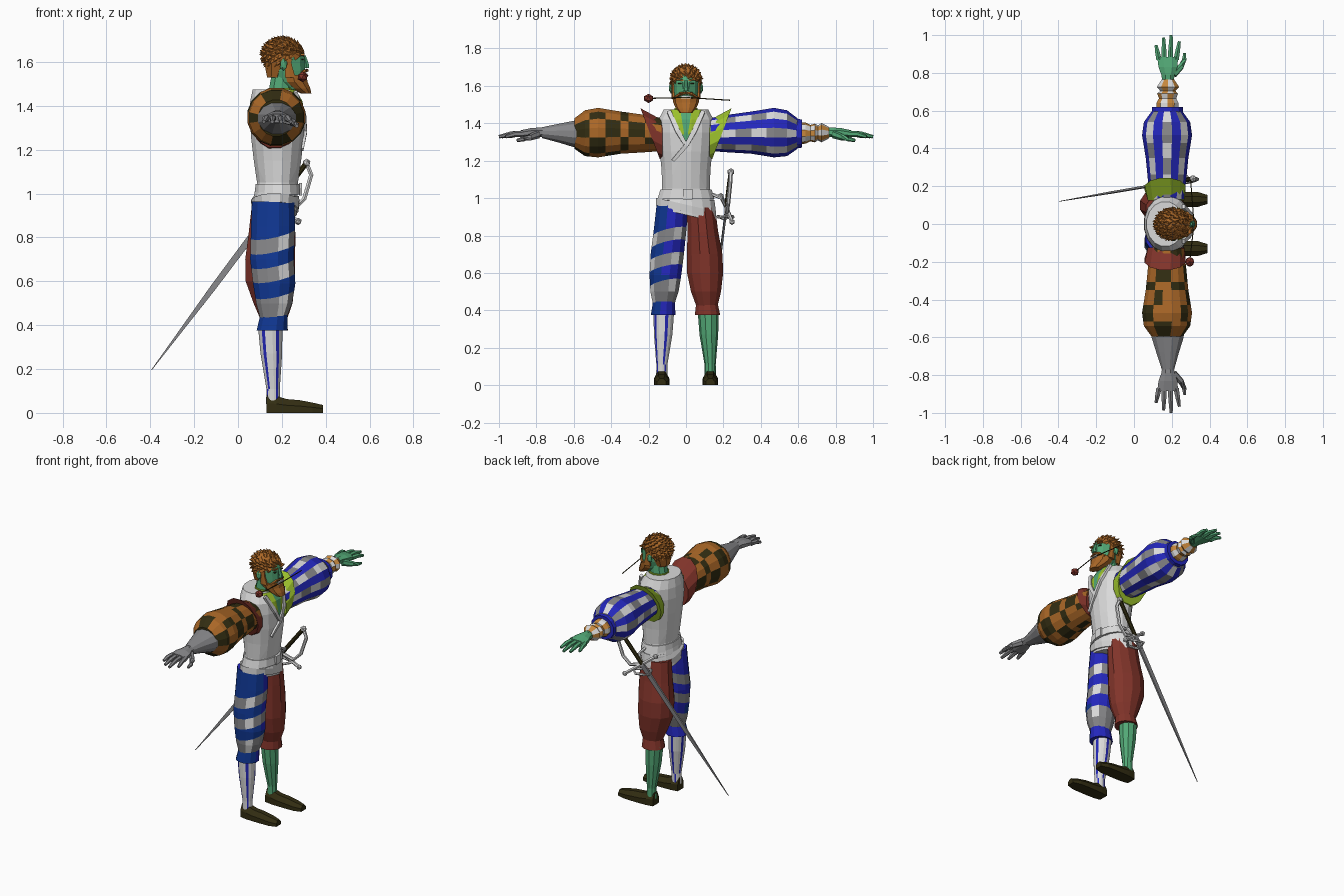
import bpy, bmesh, math, random
from mathutils import Vector, Matrix

if "Cube" in bpy.data.objects:
    bpy.data.objects.remove(bpy.data.objects["Cube"])

random.seed(4)
X, Y, Z = Vector((1, 0, 0)), Vector((0, 1, 0)), Vector((0, 0, 1))
COLOURS = dict(green=(.085, .39, .18), white=(.70, .70, .70), grey=(.24, .24, .25), red=(.22, .034, .023),
               brown=(.40, .135, .02), olive=(.032, .026, .006), blue=(.017, .02, .50), navy=(.005, .038, .29),
               lime=(.33, .53, .026), orange=(.56, .24, .045))
MATS = {key: bpy.data.materials.new(key) for key in COLOURS}
for key, rgb in COLOURS.items():
    MATS[key].diffuse_color = (*rgb, 1)

def finish(name, bm, colours, rule=None):
    colours = colours.split()
    bmesh.ops.recalc_face_normals(bm, faces=bm.faces)
    if rule:
        for f in bm.faces:
            f.material_index = colours.index(rule(f.calc_center_median()))
    me = bpy.data.meshes.new(name)
    bm.to_mesh(me)
    bm.free()
    for c in colours:
        me.materials.append(MATS[c])
    bpy.context.collection.objects.link(bpy.data.objects.new(name, me))

def cut(bm, co, no, **kw):
    bmesh.ops.bisect_plane(bm, geom=bm.verts[:] + bm.edges[:] + bm.faces[:], plane_co=co, plane_no=no, **kw)

def loft(name, rings, colours, n=8, d=None, rule=None, cuts=(), shape=None):
    """Skin elliptical rings (x, y, z, ra, rb); ra lies in the xz plane, rb across it."""
    bm, loops = bmesh.new(), []
    pts = [Vector(r[:3]) for r in rings]
    for k, r in enumerate(rings):
        t = d or (pts[min(k + 1, len(pts) - 1)] - pts[max(k - 1, 0)]).normalized()
        u = t.cross(Z if abs(t.y) > .8 else Y).normalized()
        v = t.cross(u)
        angles = [(i + .5) * 2 * math.pi / n for i in range(n)]
        loops.append([bm.verts.new(pts[k] + u * r[3] * math.cos(a) + v * r[4] * math.sin(a)) for a in angles])
    for a, b in zip(loops, loops[1:]):
        for i in range(n):
            bm.faces.new((a[i], a[(i + 1) % n], b[(i + 1) % n], b[i]))
    bm.faces.new(loops[0])
    bm.faces.new(loops[-1])
    for v in bm.verts if shape else ():
        shape(v.co)
    for co, no in cuts:
        cut(bm, co, no)
    finish(name, bm, colours, rule)

def tube(name, pts, r, colour, n=6):
    loft(name, [(*p, r, r) for p in pts], colour, n)

def ball(name, loc, size, colour):
    bm = bmesh.new()
    bmesh.ops.create_icosphere(bm, subdivisions=1, radius=1, matrix=Matrix.LocRotScale(Vector(loc), None, Vector(size)))
    finish(name, bm, colour)

def box(name, loc, size, colour, rot=0):
    bm = bmesh.new()
    m = Matrix.Translation(loc) @ Matrix.Rotation(rot, 4, 'X') @ Matrix.Diagonal((*size, 1))
    bmesh.ops.create_cube(bm, size=1, matrix=m)
    finish(name, bm, colour)

def sector(a, b, n=16):
    return round(math.atan2(b, a) * n / (2 * math.pi)) % n

# torso: wrapped vest with slanted hem and a narrow open neck showing shirt and chest
def slant(co):
    if co.z < .97:
        co.z -= .23 * co.y

def neckline(c):
    if c.x < .2 or abs(c.y) > .45 * (c.z - 1.28):
        return 'white'
    return 'lime' if abs(c.y) > .16 * (c.z - 1.28) and c.z > 1.34 else 'green'

loft("vest", [(.165, 0, .91, .105, .16), (.17, 0, .98, .102, .155), (.18, 0, 1.05, .095, .13), (.18, 0, 1.15, .11, .133),
              (.18, 0, 1.25, .122, .143), (.178, 0, 1.35, .127, .155), (.175, 0, 1.42, .122, .15), (.165, 0, 1.475, .10, .12)],
     "white green lime", 16, Z, neckline, [((0, 0, 1.34), Z)] + [((0, 0, 1.28), (0, 1, k)) for k in (-.45, .45, -.16, .16)], slant)
loft("belt", [(.18, 0, .995, .106, .155), (.18, 0, 1.045, .102, .14)], "white", 16, Z)
loft("sash", [(.17, 0, .925, .108, .165), (.17, 0, .965, .112, .163), (.175, 0, .99, .104, .155)], "white", 16, Z, shape=slant)
box("buckle", (.285, .01, 1.02), (.012, .05, .055), "white")
loft("long_lapel", [(.262, .092, 1.465, .012, .016), (.303, .045, 1.36, .01, .018), (.308, 0, 1.28, .01, .016), (.293, -.07, 1.2, .008, .012)],
     "white", 4)
loft("short_lapel", [(.262, -.092, 1.465, .012, .016), (.303, -.045, 1.36, .01, .018), (.308, -.005, 1.29, .008, .014)], "white", 4)
loft("shirt_collar", [(.21, 0, 1.38, .075, .06), (.202, 0, 1.44, .07, .064), (.198, 0, 1.482, .062, .062)], "lime green", 10, Z,
     lambda c: 'green' if c.x > .25 and abs(c.y) < .012 else 'lime')
loft("neck", [(.185, 0, 1.40, .06, .058), (.205, 0, 1.54, .055, .05)], "green", 10, Z)

# shoulder wings, sleeves and hands, both sides
PROFILE = [(.13, .09, 1.34), (.22, .102, 1.345), (.35, .115, 1.35), (.47, .135, 1.35), (.54, .125, 1.347), (.595, .084, 1.345)]

def sleeve_rings(s, k=3):
    rows = [[a + (b - a) * i / k for a, b in zip(p, q)] for p, q in zip(PROFILE, PROFILE[1:]) for i in range(k)]
    return [(.175, s * y, z, r, r) for y, r, z in rows + [PROFILE[-1]]]

def checks(c):
    k, row = sector(c.x - .175, c.z - 1.35), int((abs(c.y) - .13) / .078)
    return 'olive' if (k // 2 + row) % 2 and (k + row) % 7 else 'brown'

def stripes(c):
    k = sector(c.x - .175, c.z - 1.35)
    return 'blue' if k % 2 else 'grey' if (k // 2 + int(c.y / .09)) % 2 else 'white'

loft("checked_sleeve", sleeve_rings(-1), "brown olive", 16, Y, checks)
loft("striped_sleeve", sleeve_rings(1), "blue grey white", 16, Y, stripes)
for s, side, wing, skin in ((-1, "right", "red", "grey"), (1, "left", "lime", "green")):
    def flare(co):
        if abs(co.y) > .15:
            co.y += s * .38 * (co.z - 1.34)
    loft(side + "_shoulder_wing", [(.17, s * .125, 1.31, .10, .11), (.165, s * .19, 1.345, .112, .14)], wing, 12, Y, shape=flare)
    loft(side + "_palm", [(.18, s * .75, 1.35, .032, .028), (.18, s * .79, 1.352, .038, .027),
                          (.18, s * .83, 1.35, .054, .026), (.178, s * .885, 1.343, .06, .021)], skin, 8, Y)
    for k, (x0, x1, tip) in enumerate(((.223, .24, .965), (.192, .197, 1.0), (.16, .157, .985), (.132, .117, .945))):
        loft(f"{side}_finger_{k}", [(x0, s * .87, 1.344, .016, .017), ((x0 + x1) / 2, s * (.87 + tip) / 2, 1.342, .014, .015),
                                    (x1, s * tip, 1.328, .009, .009)], skin, 6)
    loft(side + "_thumb", [(.21, s * .79, 1.34, .022, .018), (.25, s * .835, 1.325, .018, .017),
                           (.266, s * .87, 1.315, .013, .013), (.268, s * .905, 1.308, .008, .008)], skin, 6)
loft("glove_cuff", [(.177, -.585, 1.343, .09, .074), (.178, -.60, 1.343, .088, .073), (.178, -.68, 1.347, .062, .052),
                    (.18, -.77, 1.35, .034, .03)], "grey", 12, Y)
loft("sleeve_band", [(.177, .585, 1.345, .086, .082), (.177, .62, 1.345, .084, .078)], "blue", 12, Y)
loft("left_cuff", [(.177, .61, 1.347, .06, .058), (.177, .64, 1.347, .062, .056), (.178, .665, 1.347, .048, .044),
                   (.178, .69, 1.348, .058, .05), (.179, .705, 1.349, .042, .04), (.18, .725, 1.35, .062, .052), (.18, .765, 1.35, .034, .03)],
     "white orange", 10, Y, lambda c: 'white' if (sector(c.x - .178, c.z - 1.348, 10) + int(c.y > .69)) % 2 else 'orange')

# breeches: banded on the right leg, plain on the left
LEVELS, TILT, KNEE = (.815, .75, .685, .62, .545, .36), Vector((-.2, -.22, 1)), Vector((.16, -.1, 0))

def bands(c):
    if sum(TILT.dot(c - KNEE) < lv for lv in LEVELS) % 2:
        return 'white' if sector(c.x - .16, c.y + .1, 12) in (1, 10) else 'grey'
    return 'navy' if c.y < -.11 else 'blue'

loft("banded_breeches", [(.16, -.075, .965, .10, .085), (.16, -.083, .85, .104, .09), (.155, -.1, .70, .103, .092),
                         (.165, -.11, .59, .10, .088), (.165, -.115, .50, .085, .078), (.16, -.12, .42, .058, .056)],
     "grey blue navy white", 12, Z, bands, [(KNEE + Z * lv, TILT) for lv in LEVELS])
loft("banded_knee_cuff", [(.165, -.118, .45, .064, .06), (.155, -.122, .375, .073, .068)], "blue navy", 12, Z,
     lambda c: 'navy' if c.y < -.13 else 'blue')
loft("plain_breeches", [(.16, .08, .95, .10, .078), (.155, .09, .82, .11, .085), (.147, .1, .70, .118, .098), (.147, .102, .60, .116, .1),
                        (.16, .107, .50, .092, .083), (.163, .112, .42, .06, .058)], "red", 12, Z)
loft("plain_knee_cuff", [(.163, .112, .435, .062, .06), (.158, .115, .375, .072, .07)], "red", 12, Z)

# calves and shoes
def hose(c):
    return 'blue' if sector(c.x - .152, c.y + .122, 20) % 4 == 1 else 'white'

def sole(co):
    co.z = max(co.z, 0)

for s, side, cols, rule in ((-1, "right", "white blue", hose), (1, "left", "green", None)):
    loft(side + "_calf", [(.16, s * .13, .04, .032, .03), (.16, s * .129, .11, .031, .03), (.152, s * .122, .27, .05, .05),
                          (.147, s * .119, .39, .056, .056)], cols, 20 if rule else 10, Z, rule)
    loft(side + "_shoe", [(.13, s * .13, .015, .075, .034), (.175, s * .13, .015, .068, .042), (.22, s * .13, .015, .052, .044),
                          (.28, s * .13, .012, .05, .044), (.34, s * .13, .01, .04, .042), (.388, s * .13, .008, .03, .026)],
         "olive", 8, X, shape=sole)

# head and face
loft("head", [(.255, 0, 1.475, .04, .04), (.24, 0, 1.51, .066, .058), (.228, 0, 1.56, .08, .066), (.224, 0, 1.62, .083, .068),
              (.215, 0, 1.665, .072, .063), (.205, 0, 1.69, .04, .04)], "green", 12, Z)
loft("nose", [(.302, 0, 1.63, .008, .008), (.312, 0, 1.59, .013, .013), (.312, 0, 1.572, .014, .018)], "green", 6, Z)
loft("beard", [(.312, 0, 1.456, .024, .034), (.285, 0, 1.48, .047, .054), (.258, 0, 1.51, .062, .068), (.25, 0, 1.54, .066, .073)],
     "brown", 10, Z)
box("mouth", (.312, 0, 1.54), (.009, .055, .016), "white")
for s, side in ((-1, "right"), (1, "left")):
    ball(side + "_ear", (.208, s * .08, 1.588), (.018, .012, .03), "green")
    loft(side + "_sideburn", [(.238, s * .066, 1.53, .028, .012), (.23, s * .069, 1.585, .018, .008), (.215, s * .068, 1.65, .03, .012)],
         "brown", 6, Z)
    loft(side + "_moustache", [(.314, 0, 1.562, .008, .008), (.304, s * .03, 1.558, .009, .010), (.278, s * .06, 1.535, .008, .010)],
         "brown", 6)
    box(side + "_eyebrow", (.294, s * .033, 1.632), (.018, .04, .008), "brown", s * .15)
    box(side + "_eye", (.295, s * .03, 1.612), (.009, .026, .006), "olive")

# hair: cap with face opening cut away, covered in swept tufts
bm, centre = bmesh.new(), Vector((.205, 0, 1.632))
bmesh.ops.create_icosphere(bm, subdivisions=3, radius=1, matrix=Matrix.LocRotScale(centre, None, Vector((.092, .08, .078))))
hairline = Vector((1, 0, -.9)).normalized()
cut(bm, (.235, 0, 1.605), hairline, clear_outer=True)
for k in range(190):
    h, a = 1 - 2 * (k + .5) / 190, k * 2.39996
    r = math.sqrt(1 - h * h)
    p = centre + Vector((.088 * r * math.cos(a), .076 * r * math.sin(a), .074 * h))
    if hairline.dot(p - Vector((.238, 0, 1.605))) < 0 and p.z > 1.555:
        way = (p - centre).normalized() * .8 + Vector((-.7, random.uniform(-.5, .5), .1 if p.z > 1.63 else -.8))
        m = Matrix.Translation(p) @ way.to_track_quat('Z', 'Y').to_matrix().to_4x4()
        bmesh.ops.create_cone(bm, segments=4, radius1=.022, radius2=0, depth=.045, cap_ends=True, matrix=m)
finish("hair", bm, "brown")
loft("nape_hair", [(.165, 0, 1.53, .035, .048), (.175, 0, 1.60, .06, .073)], "brown", 8, Z)

# rose held in the teeth
tube("rose_stem", [(.295, -.2, 1.533), (.318, 0, 1.538), (.30, .235, 1.523)], .003, "olive", 5)
ball("rose_bloom", (.295, -.2, 1.533), (.026, .028, .025), "red")

# sword slung at the left hip
tip, pommel, cross = Vector((-.395, .12, .195)), Vector((.312, .24, 1.14)), Vector((.8, 0, -.6))
guard, along = pommel.lerp(tip, .2), (pommel - tip).normalized()
loft("sword_blade", [(*guard, .022, .008), (*guard.lerp(tip, .5), .019, .007), (*tip, .002, .002)], "grey", 4)
tube("sword_grip", [guard, pommel], .013, "olive", 8)
ball("sword_pommel", pommel, (.02, .02, .02), "white")
ends = [guard - cross * .10 - Y * .03, guard + cross * .13 + Y * .03]
tube("sword_crossguard", [ends[0], guard, ends[1]], .011, "white")
for k, e in enumerate(ends):
    ball(f"sword_guard_knob_{k}", e, (.017, .017, .017), "white")
tube("sword_knuckle_bow", [pommel, pommel + cross * .05 - along * .03, guard + cross * .09 + along * .10, guard + cross * .08 + along * .03, guard],
     .011, "white")
for s in (-1, 1):
    tube(f"sword_side_ring_{s}", [guard + cross * .08, guard + cross * .05 + Y * .04 * s - along * .03, guard + Y * .04 * s - along * .06,
                                  guard - along * .08], .008, "white")
tube("sword_hanger", [(.2, .14, 1.02), (.21, .19, 1.0), guard], .01, "white")

for m in bpy.data.materials:
    if m.users and not m.is_grease_pencil:
        m.use_nodes = True
        m.node_tree.nodes["Principled BSDF"].inputs["Base Color"].default_value = m.diffuse_color
